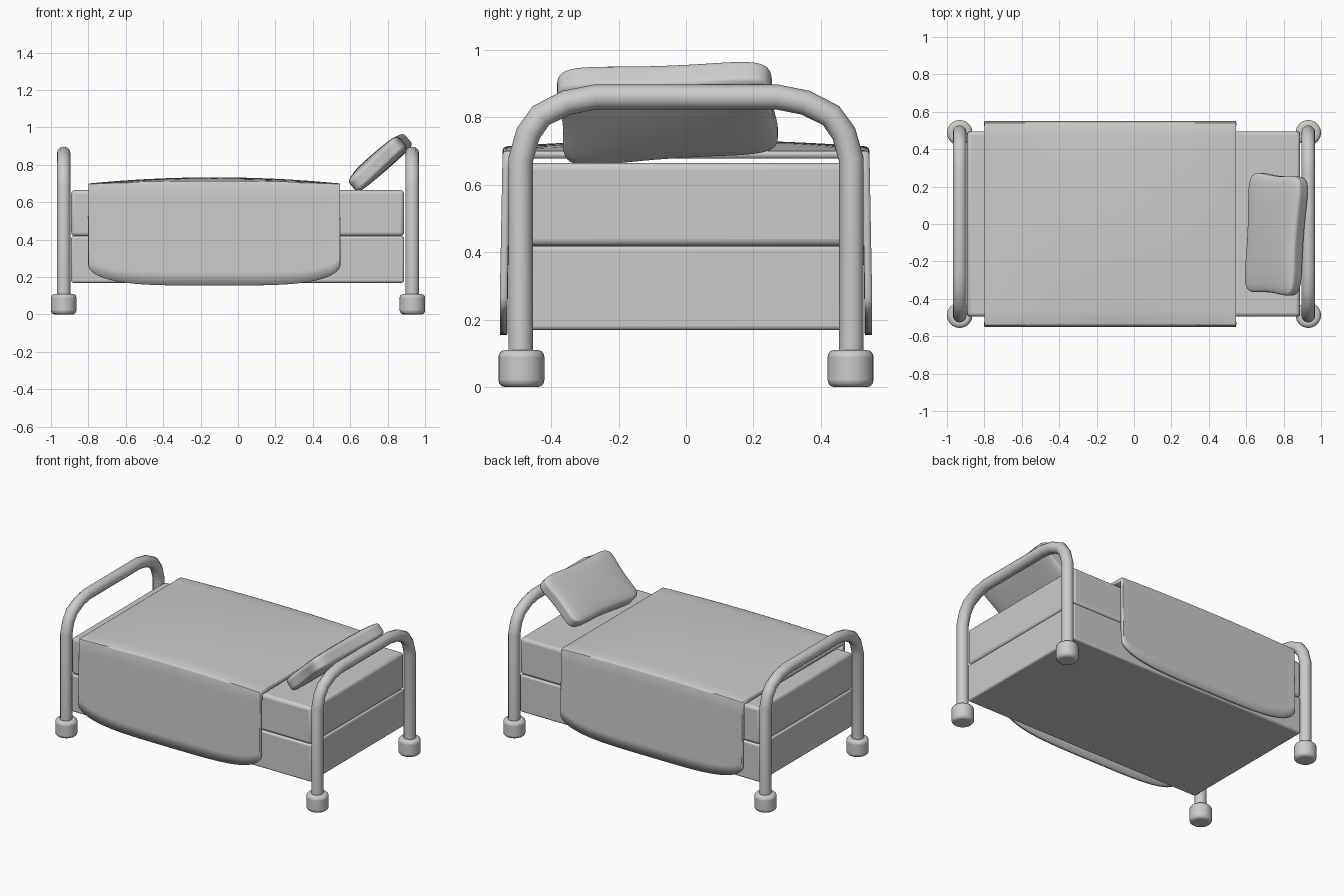
import bpy, bmesh, math
from mathutils import Matrix, Vector

if "Cube" in bpy.data.objects:
    bpy.data.objects.remove(bpy.data.objects["Cube"])


def finish(ob, angle=40):
    bpy.ops.object.select_all(action='DESELECT')
    bpy.context.view_layer.objects.active = ob
    ob.select_set(True)
    bpy.ops.object.shade_smooth_by_angle(angle=math.radians(angle))


def add_mesh(name, bm):
    me = bpy.data.meshes.new(name)
    bm.to_mesh(me)
    bm.free()
    ob = bpy.data.objects.new(name, me)
    bpy.context.collection.objects.link(ob)
    return ob


def bevel(ob, width, segments):
    m = ob.modifiers.new("bevel", 'BEVEL')
    m.width, m.segments = width, segments
    m.limit_method = 'ANGLE'
    m.angle_limit = math.radians(40)


def box(name, size, loc, width):
    bm = bmesh.new()
    bmesh.ops.create_cube(bm, size=1)
    bmesh.ops.scale(bm, vec=size, verts=bm.verts)
    bmesh.ops.translate(bm, vec=loc, verts=bm.verts)
    ob = add_mesh(name, bm)
    bevel(ob, width, 3)
    finish(ob)


# Base and mattress
box("base", (1.78, 0.99, 0.25), (-0.002, 0, 0.294), 0.012)
box("mattress", (1.78, 0.99, 0.246), (-0.002, 0, 0.542), 0.02)

# Tubular head and foot rails with four feet
half = [(0.49, 0.05), (0.49, 0.675), (0.468, 0.752), (0.43, 0.805), (0.355, 0.843), (0.27, 0.86)]
path = [(-y, z) for y, z in half] + half[::-1]
for label, x in (("foot", -0.932), ("head", 0.932)):
    cu = bpy.data.curves.new(label + "_rail", 'CURVE')
    cu.dimensions = '3D'
    cu.bevel_depth = 0.037
    cu.bevel_resolution = 4
    cu.use_fill_caps = True
    sp = cu.splines.new('POLY')
    sp.points.add(len(path) - 1)
    for p, (y, z) in zip(sp.points, path):
        p.co = (x, y, z, 1)
    rail = bpy.data.objects.new(label + "_rail", cu)
    bpy.context.collection.objects.link(rail)
    bpy.ops.object.select_all(action='DESELECT')
    bpy.context.view_layer.objects.active = rail
    rail.select_set(True)
    bpy.ops.object.convert(target='MESH')
    finish(bpy.context.object)
    for side, y in (("front", -0.488), ("back", 0.488)):
        bpy.ops.mesh.primitive_cylinder_add(vertices=24, radius=0.068, depth=0.11, location=(x, y, 0.055))
        cap = bpy.context.object
        cap.name = f"{label}_{side}_leg_cap"
        bevel(cap, 0.02, 3)
        finish(cap)

# Blanket: crowned top, hanging sides with rounded lower corners
bm = bmesh.new()
NX, NS, NT = 32, 8, 16
rows = []
rows += [('side', -1, k / NS) for k in range(NS + 1)] + [('lip', -1, 0)]
rows += [('top', 0, -0.98 + 1.96 * k / NT) for k in range(NT + 1)]
rows += [('lip', 1, 0)] + [('side', 1, 1 - k / NS) for k in range(NS + 1)]
grid = []
for kind, s, t in rows:
    line = []
    for j in range(NX + 1):
        tx = math.sin(math.pi * (j / NX - 0.5))
        crown = 1 - tx * tx
        rim = 0.7 + 0.013 * crown
        low = 0.155 + 0.11 * (1 - math.sqrt(max(0, 1 - tx ** 4)))
        if kind == 'side':
            y, z = s * (0.552 - 0.008 * t), low + (rim - 0.012 - low) * t
        elif kind == 'lip':
            y, z = s * 0.541, rim - 0.003
        else:
            y, z = t * 0.543, rim + 0.02 * crown * (1 - t * t)
        line.append(bm.verts.new((-0.127 + 0.673 * tx, y, z)))
    grid.append(line)
for a, b in zip(grid, grid[1:]):
    for j in range(NX):
        bm.faces.new((a[j], a[j + 1], b[j + 1], b[j]))
blanket = add_mesh("blanket", bm)
sol = blanket.modifiers.new("thickness", 'SOLIDIFY')
sol.thickness, sol.offset = 0.022, -1
finish(blanket, 50)

# Pillow: pinched cushion leaning on the head rail
bm = bmesh.new()
bmesh.ops.create_cube(bm, size=2)
bmesh.ops.subdivide_edges(bm, edges=bm.edges[:], cuts=2, use_grid_fill=True)
for v in bm.verts:
    x, y, z = v.co
    v.co = (x * 0.192 * (1 - 0.12 * (1 - y * y)),
            y * 0.335 * (1 - 0.08 * (1 - x * x)),
            z * 0.052 * (0.95 + 0.2 * (1 - x * x) * (1 - y * y)) - 0.008 * x * y)
pillow = add_mesh("pillow", bm)
pillow.matrix_world = (Matrix.Translation((0.757, -0.055, 0.815))
                       @ Matrix.Rotation(math.radians(-41), 4, 'Y')
                       @ Matrix.Rotation(math.radians(-4.5), 4, 'Z'))
sub = pillow.modifiers.new("soft", 'SUBSURF')
sub.levels = sub.render_levels = 3
finish(pillow, 180)
